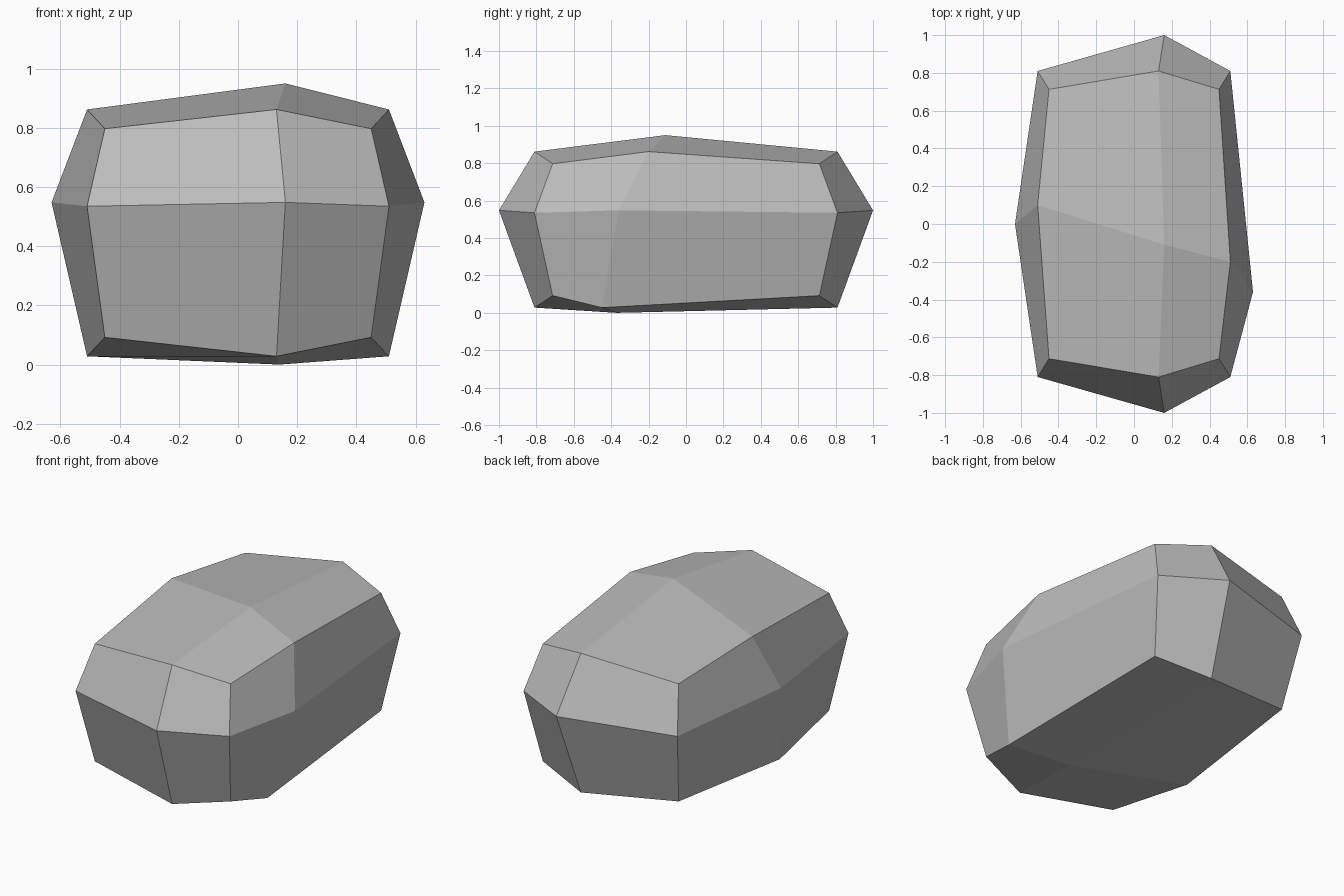
import bpy
import bmesh

cube = bpy.data.objects.get("Cube")
if cube:
    bpy.data.objects.remove(cube, do_unlink=True)

# Stone colour
stone = bpy.data.materials.new("stone grey")
stone.use_nodes = True
grey = (0.5, 0.5, 0.5, 1)
stone.diffuse_color = grey
stone.node_tree.nodes["Principled BSDF"].inputs["Base Color"].default_value = grey

# Reach along each axis at a corner, an edge middle and a face centre
REACH_X = {3: 0.45, 2: 0.51, 1: 0.63}
REACH_Y = {3: 0.713, 2: 0.81, 1: 1.0}
TOP_Z = {3: 0.797, 2: 0.862, 1: 0.95}
BOTTOM_Z = {3: 0.092, 2: 0.028, 1: 0.0}

# Where the uneven ridge around the long sides sits, by (x side, z side)
RIDGE_Y = {(1, 1): -0.2, (1, 0): -0.36, (1, -1): -0.45,
           (0, 1): -0.11, (0, -1): -0.37,
           (-1, 1): 0.1, (-1, 0): 0.0, (-1, -1): -0.16}


def shape(sx, sy, sz):
    """Move one point of the divided block to its place on the rock."""
    rank = abs(sx) + abs(sy) + abs(sz)
    x = sx * REACH_X[rank]
    y = sy * REACH_Y[rank]
    z = TOP_Z[rank] if sz > 0 else BOTTOM_Z[rank]
    if sx == 0:
        x = 0.13 if rank == 2 else (0.14 if sz < 0 else 0.16)
    if sy == 0:
        y = RIDGE_Y[sx, sz]
    if sz == 0:
        z = 0.535 if rank == 2 else 0.548
    return x, y, z


# Rock: a block divided once, then pushed into an uneven boulder
bm = bmesh.new()
bmesh.ops.create_cube(bm, size=2)
bmesh.ops.subdivide_edges(bm, edges=bm.edges[:], cuts=1, use_grid_fill=True)
for v in bm.verts:
    v.co = shape(*(round(c) for c in v.co))
bmesh.ops.recalc_face_normals(bm, faces=bm.faces[:])
mesh = bpy.data.meshes.new("rock")
bm.to_mesh(mesh)
bm.free()
mesh.materials.append(stone)
rock = bpy.data.objects.new("rock", mesh)
bpy.context.collection.objects.link(rock)
